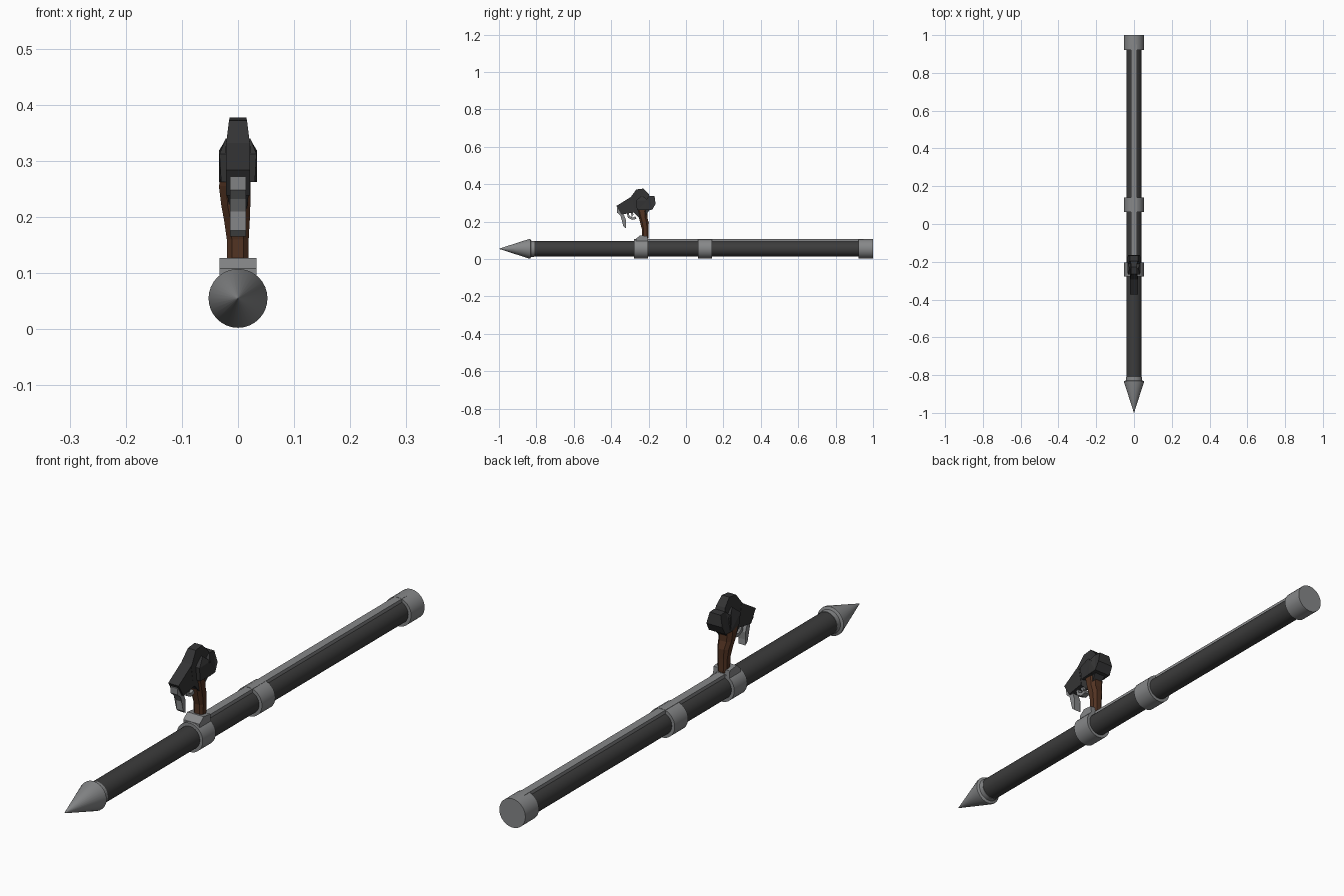
import bpy, bmesh, math

if "Cube" in bpy.data.objects:
    bpy.data.objects.remove(bpy.data.objects["Cube"])

AXIS_Z = 0.055


def material(name, rgb):
    m = bpy.data.materials.new(name)
    m.diffuse_color = (*rgb, 1)
    m.use_nodes = True
    m.node_tree.nodes["Principled BSDF"].inputs["Base Color"].default_value = m.diffuse_color
    return m


STEEL = material("light steel", (0.24, 0.245, 0.25))
TUBE = material("dark tube", (0.045, 0.045, 0.045))
BLACK = material("black metal", (0.034, 0.034, 0.035))
WOOD = material("brown wood", (0.085, 0.033, 0.016))


def finish(name, bm, mat, smooth=False):
    bmesh.ops.recalc_face_normals(bm, faces=bm.faces[:])
    me = bpy.data.meshes.new(name)
    bm.to_mesh(me)
    bm.free()
    me.materials.append(mat)
    ob = bpy.data.objects.new(name, me)
    bpy.context.collection.objects.link(ob)
    if smooth:
        bpy.ops.object.select_all(action='DESELECT')
        ob.select_set(True)
        bpy.context.view_layer.objects.active = ob
        bpy.ops.object.shade_smooth_by_angle(angle=math.radians(35))
    return ob


def lathe(name, profile, mat, n=32):
    """Turn (y, radius) points about the tube axis."""
    bm = bmesh.new()
    rings = []
    for y, r in profile:
        rings.append([bm.verts.new((r * math.cos(2 * math.pi * i / n), y,
                                    AXIS_Z + r * math.sin(2 * math.pi * i / n))) for i in range(n)])
    for a, b in zip(rings, rings[1:]):
        for i in range(n):
            j = (i + 1) % n
            bm.faces.new((a[i], a[j], b[j], b[i]))
    bm.faces.new(rings[0])
    bm.faces.new(rings[-1])
    return finish(name, bm, mat, True)


def plate(name, pts, mat, half, shift=0.0):
    """Side outline of (y, z) points given thickness in x; half may vary per point."""
    w = half if isinstance(half, (list, tuple)) else [half] * len(pts)
    bm = bmesh.new()
    left = [bm.verts.new((shift - h, y, z)) for (y, z), h in zip(pts, w)]
    right = [bm.verts.new((shift + h, y, z)) for (y, z), h in zip(pts, w)]
    bm.faces.new(left)
    bm.faces.new(right)
    for i in range(len(pts)):
        j = (i + 1) % len(pts)
        bm.faces.new((left[i], left[j], right[j], right[i]))
    bmesh.ops.triangulate(bm, faces=[f for f in bm.faces if len(f.verts) > 4])
    return finish(name, bm, mat)


def loft(name, sections, mat):
    """Stack of sections (z, y_front, y_back, x_left, x_right) with cut corners."""
    bm = bmesh.new()
    rings = []
    for z, f, b, l, r in sections:
        c = 0.25 * min(b - f, r - l)
        loop = [(l + c, f), (r - c, f), (r, f + c), (r, b - c),
                (r - c, b), (l + c, b), (l, b - c), (l, f + c)]
        rings.append([bm.verts.new((x, y, z)) for x, y in loop])
    for a, b in zip(rings, rings[1:]):
        for i in range(8):
            j = (i + 1) % 8
            bm.faces.new((a[i], a[j], b[j], b[i]))
    bm.faces.new(rings[0])
    bm.faces.new(rings[-1])
    return finish(name, bm, mat)


# main tube, tip and collars
lathe("tube", [(-0.825, 0.041), (0.99, 0.041)], TUBE)
lathe("pointed_tip", [(-0.998, 0.001), (-0.838, 0.0525), (-0.832, 0.0525), (-0.828, 0.043), (-0.81, 0.0425)], STEEL)
for name, a, b in (("front_collar", -0.278, -0.203), ("middle_collar", 0.063, 0.14), ("rear_cap", 0.922, 1.0)):
    lathe(name, [(a, 0.0525), (b, 0.0525)], STEEL)

# rail along the top of the tube
plate("top_rail", [(-0.22, 0.085), (-0.22, 0.106), (0.95, 0.106), (0.95, 0.085)], STEEL, 0.015)

# clamp holding the grip
plate("clamp", [(-0.268, 0.085), (-0.268, 0.108), (-0.245, 0.127), (-0.205, 0.122), (-0.203, 0.085)],
      STEEL, 0.033)

# curved wooden grip, flaring to the left at the top
loft("grip", [(0.110, -0.236, -0.200, -0.019, 0.018), (0.160, -0.236, -0.200, -0.020, 0.019),
              (0.195, -0.245, -0.199, -0.025, 0.021), (0.222, -0.252, -0.207, -0.030, 0.022),
              (0.255, -0.262, -0.207, -0.034, 0.022), (0.285, -0.270, -0.205, -0.028, 0.022)], WOOD)

# receiver body with narrow crown
plate("receiver", [(-0.245, 0.215), (-0.288, 0.258), (-0.300, 0.325), (-0.266, 0.372), (-0.228, 0.377),
                   (-0.200, 0.350), (-0.186, 0.315), (-0.195, 0.262), (-0.215, 0.235)],
      BLACK, [0.016, 0.021, 0.022, 0.016, 0.015, 0.018, 0.022, 0.022, 0.018])
plate("side_bulge", [(-0.262, 0.262), (-0.268, 0.312), (-0.235, 0.340), (-0.205, 0.315), (-0.208, 0.262)],
      BLACK, [0.030, 0.033, 0.022, 0.034, 0.034])

# rear block
plate("rear_block", [(-0.215, 0.262), (-0.214, 0.318), (-0.195, 0.338), (-0.168, 0.336), (-0.163, 0.295),
                     (-0.180, 0.264)], BLACK, [0.034, 0.034, 0.022, 0.022, 0.032, 0.034])

# tilted front block
plate("front_block", [(-0.372, 0.284), (-0.290, 0.335), (-0.275, 0.250), (-0.345, 0.238)], BLACK, 0.021)

# curved lever and small trigger
plate("lever", [(-0.370, 0.272), (-0.350, 0.272), (-0.335, 0.245), (-0.322, 0.212), (-0.324, 0.185),
                (-0.322, 0.165), (-0.335, 0.176), (-0.336, 0.210), (-0.350, 0.232), (-0.368, 0.248)],
      STEEL, 0.014)
plate("trigger_guard", [(-0.318, 0.252), (-0.308, 0.252), (-0.302, 0.230), (-0.285, 0.222), (-0.270, 0.228),
                        (-0.265, 0.214), (-0.288, 0.210), (-0.311, 0.222)], STEEL, 0.011)
plate("trigger", [(-0.297, 0.255), (-0.285, 0.255), (-0.281, 0.236), (-0.290, 0.226)], STEEL, 0.006)
